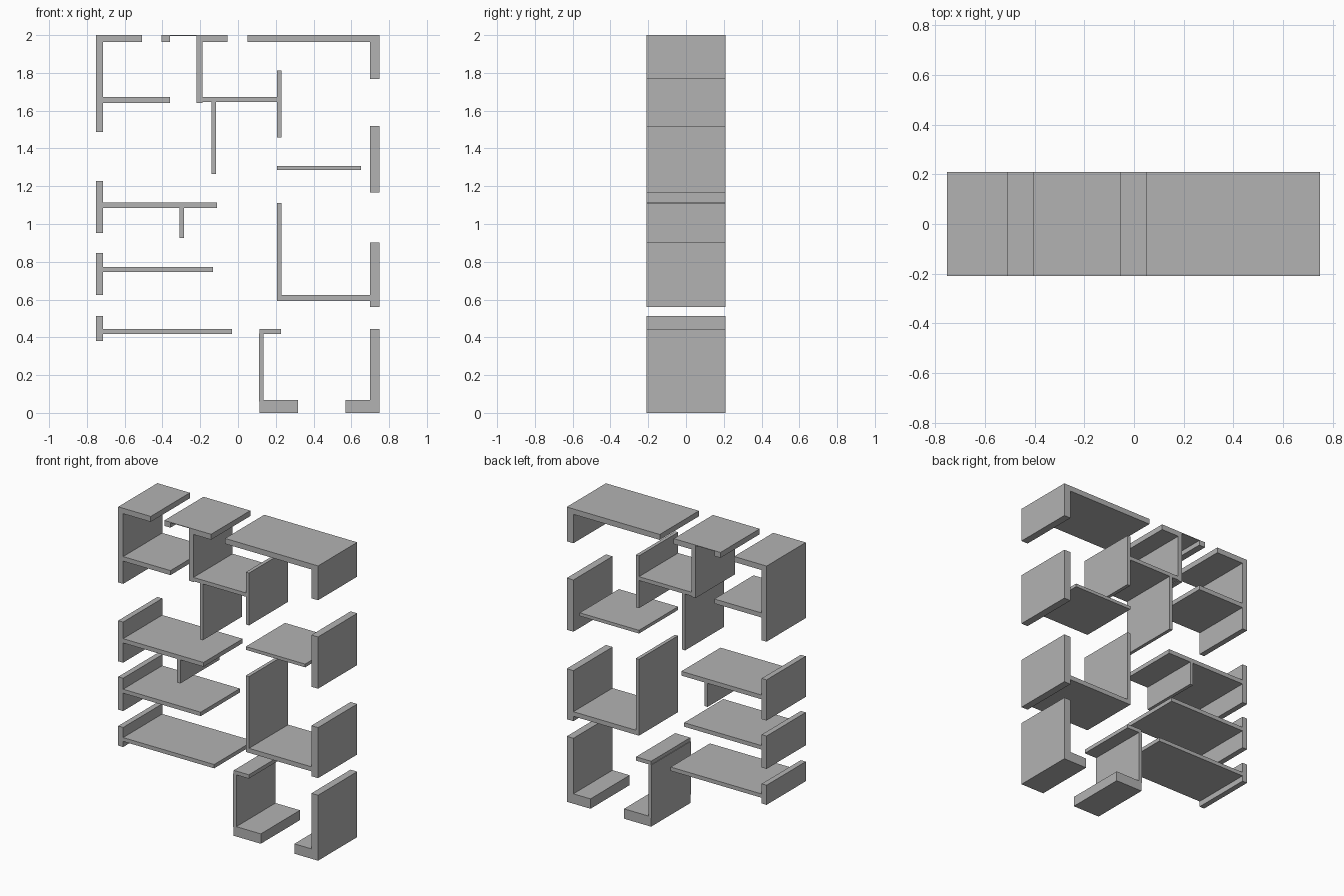
import bpy, bmesh

if "Cube" in bpy.data.objects:
    bpy.data.objects.remove(bpy.data.objects["Cube"])

DEPTH = 0.42
XL0, XL1 = -0.752, -0.715     # left outer wall
XR0, XR1 = 0.698, 0.748       # right outer wall
TOP = 1.963                   # underside of the top slabs

grey = bpy.data.materials.new("plain grey")
grey.diffuse_color = (0.45, 0.45, 0.45, 1)
grey.use_nodes = True
grey.node_tree.nodes["Principled BSDF"].inputs["Base Color"].default_value = grey.diffuse_color


def walls(name, *rects):
    """Union of (x0, x1, z0, z1) rectangles, extruded along y as one clean solid."""
    xs = sorted({v for r in rects for v in r[:2]})
    zs = sorted({v for r in rects for v in r[2:]})
    bm = bmesh.new()
    grid = {}

    def vert(i, k):
        if (i, k) not in grid:
            grid[i, k] = bm.verts.new((xs[i], -DEPTH / 2, zs[k]))
        return grid[i, k]

    for i in range(len(xs) - 1):
        for k in range(len(zs) - 1):
            cx, cz = (xs[i] + xs[i + 1]) / 2, (zs[k] + zs[k + 1]) / 2
            if any(a < cx < b and c < cz < d for a, b, c, d in rects):
                bm.faces.new([vert(i, k), vert(i + 1, k),
                              vert(i + 1, k + 1), vert(i, k + 1)])
    ext = bmesh.ops.extrude_face_region(bm, geom=bm.faces[:], use_keep_orig=True)
    moved = [g for g in ext["geom"] if isinstance(g, bmesh.types.BMVert)]
    bmesh.ops.translate(bm, verts=moved, vec=(0, DEPTH, 0))
    bmesh.ops.recalc_face_normals(bm, faces=bm.faces[:])
    bmesh.ops.dissolve_limit(bm, angle_limit=0.01, verts=bm.verts[:], edges=bm.edges[:])
    mesh = bpy.data.meshes.new(name)
    bm.to_mesh(mesh)
    bm.free()
    mesh.materials.append(grey)
    bpy.context.collection.objects.link(bpy.data.objects.new(name, mesh))


# Top left corner with its inner wall
walls("top_left_corner", (XL0, XL1, 1.487, 2), (XL0, -0.508, TOP, 2),
      (XL0, -0.36, 1.641, 1.672))

# Top middle room: thin lintel, inner walls and hanging partition
walls("top_middle_room", (-0.406, -0.36, TOP, 2), (-0.406, -0.055, 1.996, 2),
      (-0.22, -0.055, TOP, 2), (-0.22, -0.187, 1.641, 2),
      (-0.22, 0.23, 1.646, 1.672), (0.206, 0.23, 1.458, 1.813),
      (-0.14, -0.117, 1.264, 1.672))

# Top right corner
walls("top_right_corner", (0.05, XR1, TOP, 2), (XR0, XR1, 1.767, 2))

# Right side
walls("right_upper_wall", (XR0, XR1, 1.167, 1.518))
walls("middle_shelf", (0.206, 0.651, 1.286, 1.308))
walls("right_middle_room", (XR0, XR1, 0.56, 0.903), (0.206, XR1, 0.593, 0.624),
      (0.206, 0.23, 0.593, 1.111))
walls("bottom_right_corner", (XR0, XR1, 0, 0.444), (0.57, XR1, 0, 0.067))

# Left side walls, each with a long shelf
walls("left_upper_shelf", (XL0, XL1, 0.952, 1.228), (XL0, -0.112, 1.086, 1.115),
      (-0.309, -0.286, 0.926, 1.115))
walls("left_middle_shelf", (XL0, XL1, 0.624, 0.847), (XL0, -0.133, 0.745, 0.772))
walls("left_lower_shelf", (XL0, XL1, 0.38, 0.513), (XL0, -0.032, 0.418, 0.444))

# Bottom entrance wall
walls("bottom_entrance_wall", (0.115, 0.228, 0.418, 0.444),
      (0.111, 0.135, 0.06, 0.42), (0.115, 0.318, 0, 0.067))
